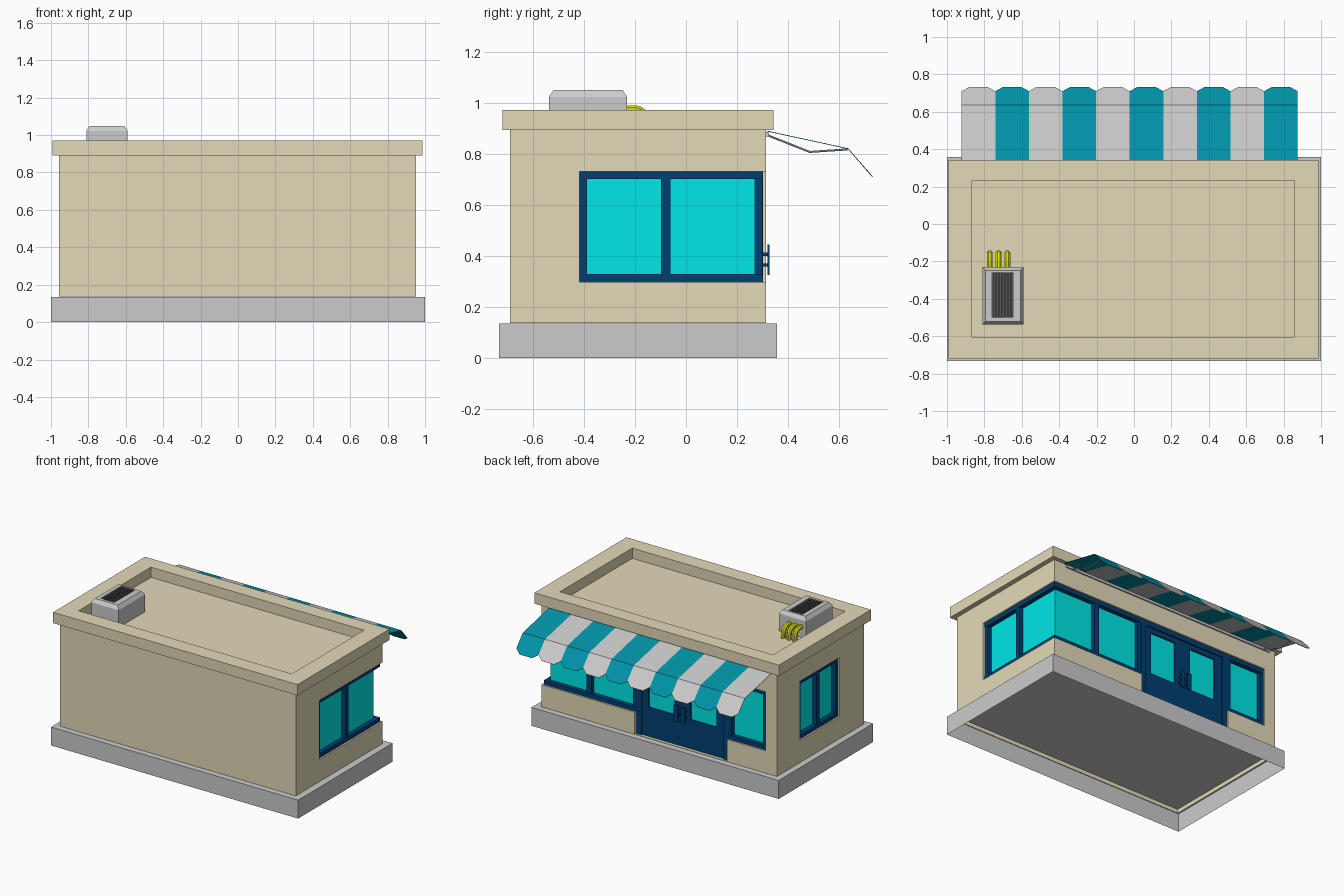
import bpy, bmesh
from math import sin, cos, pi

if "Cube" in bpy.data.objects:
    bpy.data.objects.remove(bpy.data.objects["Cube"])


def material(name, r, g, b):
    m = bpy.data.materials.new(name)
    m.diffuse_color = (r, g, b, 1)
    m.use_nodes = True
    m.node_tree.nodes["Principled BSDF"].inputs["Base Color"].default_value = m.diffuse_color
    return m


STONE = material("stone", 0.77, 0.70, 0.485)
NAVY = material("navy", 0, 0.05, 0.17)
GLASS = material("glass", 0, 0.8, 0.8)
TEAL = material("teal", 0, 0.3, 0.4)
YELLOW = material("yellow", 0.74, 0.74, 0)
DARK = material("dark", 0.1, 0.1, 0.1)


def finish(name, bm, mat=None):
    bmesh.ops.recalc_face_normals(bm, faces=bm.faces[:])
    me = bpy.data.meshes.new(name)
    bm.to_mesh(me)
    bm.free()
    ob = bpy.data.objects.new(name, me)
    bpy.context.collection.objects.link(ob)
    if mat:
        me.materials.append(mat)
    return ob


def bridge(bm, rings):
    """Join consecutive closed vertex rings with quads."""
    for a, b in zip(rings, rings[1:]):
        for i in range(len(a)):
            j = (i + 1) % len(a)
            bm.faces.new((a[i], a[j], b[j], b[i]))


def loft(name, rects, mat=None, bottom=True, top=True):
    """Stack of rectangles (x0, x1, y0, y1, z) skinned and capped."""
    bm = bmesh.new()
    rings = [[bm.verts.new(p) for p in ((a, c, z), (b, c, z), (b, d, z), (a, d, z))]
             for a, b, c, d, z in rects]
    bridge(bm, rings)
    if bottom:
        bm.faces.new(rings[0])
    if top:
        bm.faces.new(rings[-1])
    return finish(name, bm, mat)


def box(name, x0, x1, y0, y1, z0, z1, mat=None):
    x0, x1 = sorted((x0, x1))
    y0, y1 = sorted((y0, y1))
    return loft(name, [(x0, x1, y0, y1, z0), (x0, x1, y0, y1, z1)], mat)


def tube(name, points, radius, sides, mat=None):
    """Tube along a path lying in a plane of constant x."""
    bm = bmesh.new()
    rings = []
    for k, (x, y, z) in enumerate(points):
        p, q = points[max(k - 1, 0)], points[min(k + 1, len(points) - 1)]
        dy, dz = q[1] - p[1], q[2] - p[2]
        n = (dy * dy + dz * dz) ** 0.5
        rings.append([bm.verts.new((x + radius * cos(t), y - dz / n * radius * sin(t),
                                    z + dy / n * radius * sin(t)))
                      for t in [2 * pi * (i + 0.5) / sides for i in range(sides)]])
    bridge(bm, rings)
    bm.faces.new(rings[0])
    bm.faces.new(rings[-1])
    return finish(name, bm, mat)


def on_wall(name, side, a0, a1, d0, d1, z0, z1, mat=None):
    """Box placed on a wall: a runs along it, d is depth inward from its face."""
    if side == "back":
        return box(name, a0, a1, 0.314 - d0, 0.314 - d1, z0, z1, mat)
    if side == "right":
        return box(name, 0.951 - d0, 0.951 - d1, a0, a1, z0, z1, mat)
    return box(name, -0.956 + d0, -0.956 + d1, a0, a1, z0, z1, mat)


# Foundation (open below), walls, and the wall skirt showing underneath
base, plan = (-1, 1, -0.733, 0.357), (-0.956, 0.951, -0.69, 0.314)
loft("foundation", [base + (0,), base + (0.135,)], bottom=False)
walls = box("walls", *plan, 0.136, 0.894, STONE)
loft("wall_skirt", [plan + (0.105,), plan + (0.135,)], STONE, bottom=False, top=False)

# Recesses for windows and door
LOW, HIGH = 0.298, 0.73
DEEP = 0.065
for side, a0, a1, z0 in (("back", 0.19, 1.1, LOW), ("right", -0.418, 0.5, LOW),
                         ("back", -0.55, 0.195, 0.139), ("back", -0.865, -0.545, LOW),
                         ("left", -0.41, 0.05, LOW)):
    cutter = on_wall("cutter", side, a0, a1, -0.2, DEEP, z0, HIGH)
    mod = walls.modifiers.new("recess", "BOOLEAN")
    mod.operation = "DIFFERENCE"
    mod.solver = "EXACT"
    mod.object = cutter
    bpy.context.view_layer.objects.active = walls
    bpy.ops.object.modifier_apply(modifier=mod.name)
    bpy.data.objects.remove(cutter)


# Windows: rails, posts and glass
def window(name, side, a0, a1, posts, glass_end):
    for part, z0, z1 in (("sill", LOW, LOW + 0.03), ("head", HIGH - 0.03, HIGH)):
        on_wall(f"{name}_{part}", side, a0, a1, 0.012, DEEP, z0, z1, NAVY)
    for p0, p1 in posts:
        on_wall(f"{name}_post", side, p0, p1, 0.014, DEEP, LOW + 0.03, HIGH - 0.03, NAVY)
    on_wall(f"{name}_glass", side, a0 + 0.01, glass_end, 0.044, 0.06,
            LOW + 0.02, HIGH - 0.02, GLASS)


window("side_window", "right", -0.418, 0.302, [(-0.418, -0.388), (-0.098, -0.06)], 0.27)
window("shop_window", "back", 0.19, 0.939, [(0.19, 0.22), (0.555, 0.593)], 0.907)
window("small_window", "back", -0.865, -0.55, [(-0.865, -0.835), (-0.58, -0.55)], -0.56)
window("left_window", "left", -0.41, 0.05,
       [(-0.41, -0.38), (-0.199, -0.161), (0.02, 0.05)], 0.04)

# Double door: outer frame, then two leaves with panes and handles
MID = -0.175
for a0, a1 in ((-0.55, -0.51), (0.15, 0.19)):
    on_wall("door_jamb", "back", a0, a1, 0.012, DEEP, 0.137, HIGH, NAVY)
on_wall("door_head", "back", -0.51, 0.15, 0.012, DEEP, HIGH - 0.035, HIGH, NAVY)
for s in (-1, 1):
    def leaf(name, a, b, d0, d1, z0, z1, mat=NAVY):
        lo, hi = sorted((MID + s * a, MID + s * b))
        on_wall(name, "back", lo, hi, d0, d1, z0, z1, mat)
    leaf("door_stile_inner", 0, 0.065, 0.022, DEEP, 0.139, 0.695)
    leaf("door_stile_outer", 0.275, 0.335, 0.022, DEEP, 0.139, 0.695)
    leaf("door_rail_low", 0.065, 0.275, 0.022, DEEP, 0.139, 0.35)
    leaf("door_rail_top", 0.065, 0.275, 0.022, DEEP, 0.66, 0.695)
    leaf("door_pane", 0.06, 0.28, 0.034, 0.05, 0.34, 0.67, GLASS)
    leaf("door_handle", 0.012, 0.045, -0.014, -0.005, 0.325, 0.445)
    for z in (0.358, 0.4):
        leaf("handle_mount", 0.021, 0.036, -0.006, 0.025, z, z + 0.012)

# Roof slab with raised parapet
rim, well = (-0.992, 0.986, -0.72, 0.343), (-0.867, 0.857, -0.603, 0.232)
loft("roof", [rim + (0.892,), rim + (0.971,), well + (0.971,), well + (0.896,)], STONE)

# Air conditioner with chamfered, sunken top
ac, top, vent = ((-0.811, -0.59, -0.537, -0.231), (-0.793, -0.608, -0.52, -0.248),
                 (-0.763, -0.648, -0.5, -0.258))
loft("air_conditioner", [ac + (0.895,), ac + (1.023,), top + (1.049,), vent + (1.049,),
                         vent + (1.028,)])
box("vent_floor", *vent, 1.026, 1.03, DARK)
for i in range(7):
    x = -0.755 + i * 0.0165
    box("vent_slat", x - 0.006, x + 0.004, -0.5, -0.258, 1.03, 1.046, DARK)

# Curved pipes from the unit down into the roof
for x in (-0.771, -0.724, -0.677):
    arc = [(x, -0.2 + 0.042 * sin(t), 0.932 + 0.042 * cos(t))
           for t in [pi / 2 * i / 4 for i in range(5)]]
    tube("pipe", [(x, -0.235, 0.974)] + arc + [(x, -0.158, 0.895)], 0.017, 8, YELLOW)


# Awning: ten scalloped stripes
def stripes(name, start, mat=None):
    bm = bmesh.new()
    w = 0.1796
    for i in range(start, 10, 2):
        a = -0.921 + i * w
        b = a + w
        v = [bm.verts.new(p) for p in (
            (a, 0.318, 0.89), (b, 0.318, 0.89), (b, 0.636, 0.821), (b, 0.71, 0.736),
            (b - 0.04, 0.732, 0.71), (a + 0.04, 0.732, 0.71), (a, 0.71, 0.736),
            (a, 0.636, 0.821))]
        bm.faces.new((v[7], v[2], v[1], v[0]))
        bm.faces.new((v[6], v[5], v[4], v[3], v[2], v[7]))
    ob = finish(name, bm, mat)
    mod = ob.modifiers.new("cloth", "SOLIDIFY")
    mod.thickness = 0.003


stripes("awning_pale", 0)
stripes("awning_teal", 1, TEAL)

# Awning wall rail and folding arms
box("awning_wall_rail", -0.9, 0.85, 0.312, 0.324, 0.868, 0.886)
for x in (-0.85, 0.8):
    tube("awning_arm", [(x, 0.318, 0.873), (x, 0.485, 0.807), (x, 0.634, 0.817)], 0.004, 6)
